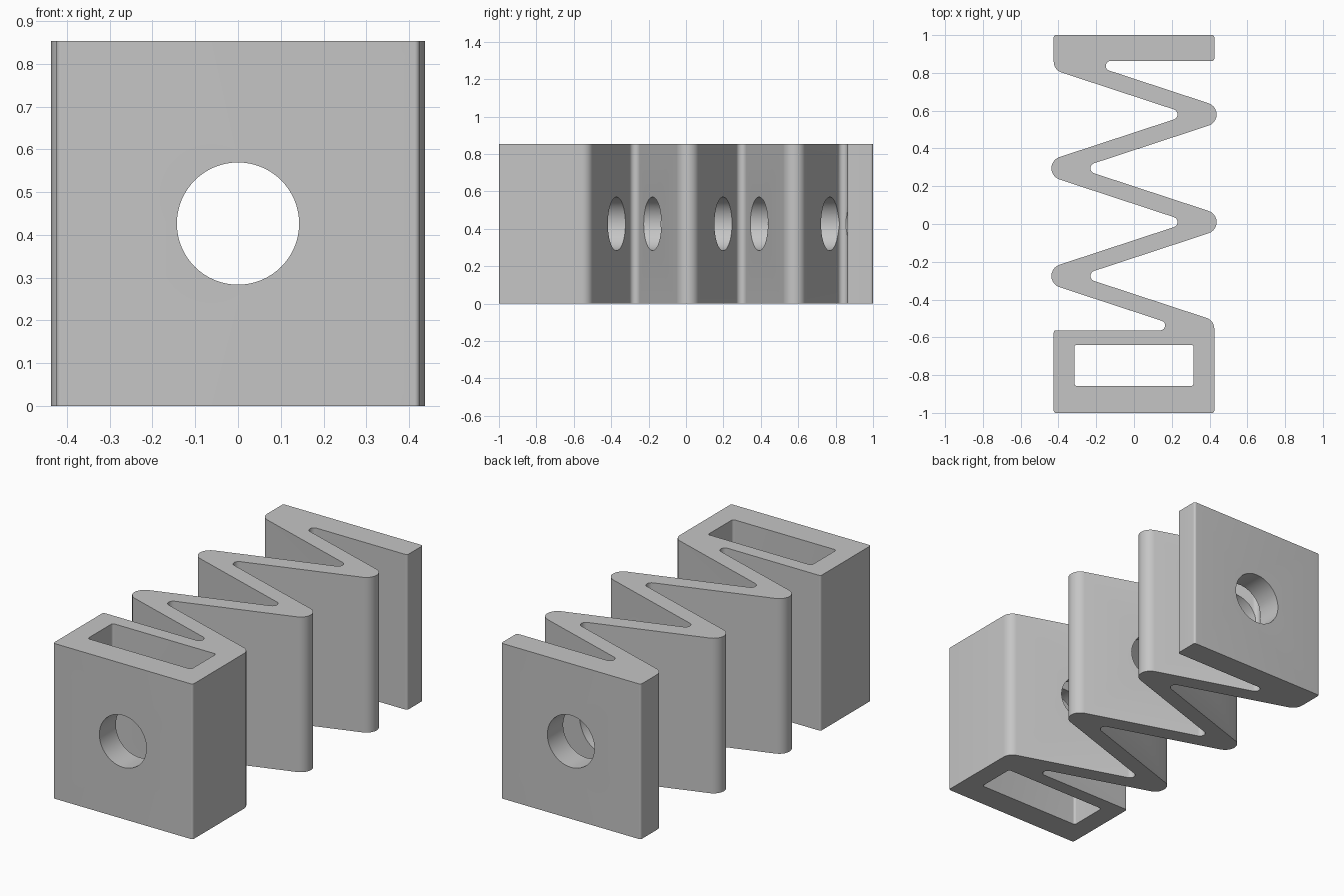
import bpy, bmesh, math
from mathutils import Vector

cube = bpy.data.objects.get("Cube")
if cube:
    bpy.data.objects.remove(cube)

HEIGHT = 0.853
PITCH = 0.285          # spacing between neighbouring folds
INNER, OUTER = 0.292, 0.575   # sharp apex distance inside / outside a fold
SLOPE = PITCH / (INNER + OUTER)
R_IN, R_OUT, R_EDGE = 0.028, 0.0625, 0.012

grey = bpy.data.materials.new("light grey")
grey.use_nodes = True
grey.diffuse_color = (0.56, 0.56, 0.56, 1)
grey.node_tree.nodes["Principled BSDF"].inputs["Base Color"].default_value = grey.diffuse_color


def rounded(corners, steps=10):
    """Replace each (x, y, radius) corner by a tangent arc."""
    out = []
    for i, (x, y, r) in enumerate(corners):
        p = Vector((x, y))
        a = (Vector(corners[i - 1][:2]) - p).normalized()
        b = (Vector(corners[(i + 1) % len(corners)][:2]) - p).normalized()
        half = a.angle(b) / 2
        centre = p + (a + b).normalized() * (r / math.sin(half))
        start = p + a * (r / math.tan(half)) - centre
        end = p + b * (r / math.tan(half)) - centre
        sweep = start.angle_signed(end)
        for k in range(steps + 1):
            t = -sweep * k / steps
            c, s = math.cos(t), math.sin(t)
            out.append(centre + Vector((start.x * c - start.y * s,
                                        start.x * s + start.y * c)))
    return out


def prism(name, corners, z0, z1):
    """Extrude a rounded outline upward."""
    bm = bmesh.new()
    face = bm.faces.new([bm.verts.new((p.x, p.y, z0)) for p in rounded(corners)])
    top = bmesh.ops.extrude_face_region(bm, geom=[face])["geom"]
    bmesh.ops.translate(bm, vec=(0, 0, z1 - z0),
                        verts=[g for g in top if isinstance(g, bmesh.types.BMVert)])
    bmesh.ops.recalc_face_normals(bm, faces=bm.faces)
    mesh = bpy.data.meshes.new(name)
    bm.to_mesh(mesh)
    bm.free()
    mesh.materials.append(grey)
    obj = bpy.data.objects.new(name, mesh)
    bpy.context.collection.objects.link(obj)
    return obj


# Outline of the end block, folded strip and end plate
W = 0.425
fold_y = [-0.275 + PITCH * i for i in range(4)]
block_top, plate_bottom = -0.563, 0.863
shoulder = SLOPE * (W + INNER)

outline = [(-W, -1, R_EDGE), (W, -1, R_EDGE), (W, fold_y[0] - shoulder, 0.06)]
for i, y in enumerate(fold_y):
    outline.append((OUTER, y, R_OUT) if i % 2 else (-INNER, y, R_IN))
outline += [(OUTER - (plate_bottom - fold_y[3]) / SLOPE, plate_bottom, 0.026),
            (W, plate_bottom, R_EDGE), (W, 1, R_EDGE), (-W, 1, R_EDGE),
            (-W, fold_y[3] + shoulder, 0.06)]
for i in reversed(range(4)):
    outline.append((INNER, fold_y[i], R_IN) if i % 2 else (-OUTER, fold_y[i], R_OUT))
outline += [(-OUTER + (fold_y[0] - block_top) / SLOPE, block_top, 0.026),
            (-W, block_top, R_EDGE)]
spring = prism("folded_spring_block", outline, 0, HEIGHT)

# Rectangular slot through the end block
slot = prism("slot_cutter", [(-0.315, -0.857, R_EDGE), (0.315, -0.857, R_EDGE),
                             (0.315, -0.64, R_EDGE), (-0.315, -0.64, R_EDGE)],
             -0.1, HEIGHT + 0.1)

# Round bore along the full length
bpy.ops.mesh.primitive_cylinder_add(vertices=64, radius=0.143, depth=2.4,
                                    location=(0, 0, HEIGHT / 2),
                                    rotation=(math.pi / 2, 0, 0))
bore = bpy.context.object
bore.name = "bore_cutter"
bore.data.materials.append(grey)

for cutter in (slot, bore):
    mod = spring.modifiers.new(cutter.name, "BOOLEAN")
    mod.operation = "DIFFERENCE"
    mod.solver = "EXACT"
    mod.object = cutter
    cutter.hide_render = True

# Bake the cuts, drop the cutters, shade with sharp edges kept
bpy.context.view_layer.update()
baked = bpy.data.meshes.new_from_object(
    spring.evaluated_get(bpy.context.evaluated_depsgraph_get()))
spring.modifiers.clear()
spring.data = baked
for cutter in (slot, bore):
    bpy.data.objects.remove(cutter)
bpy.ops.object.select_all(action="DESELECT")
spring.select_set(True)
bpy.context.view_layer.objects.active = spring
bpy.ops.object.shade_smooth_by_angle(angle=math.radians(30))
